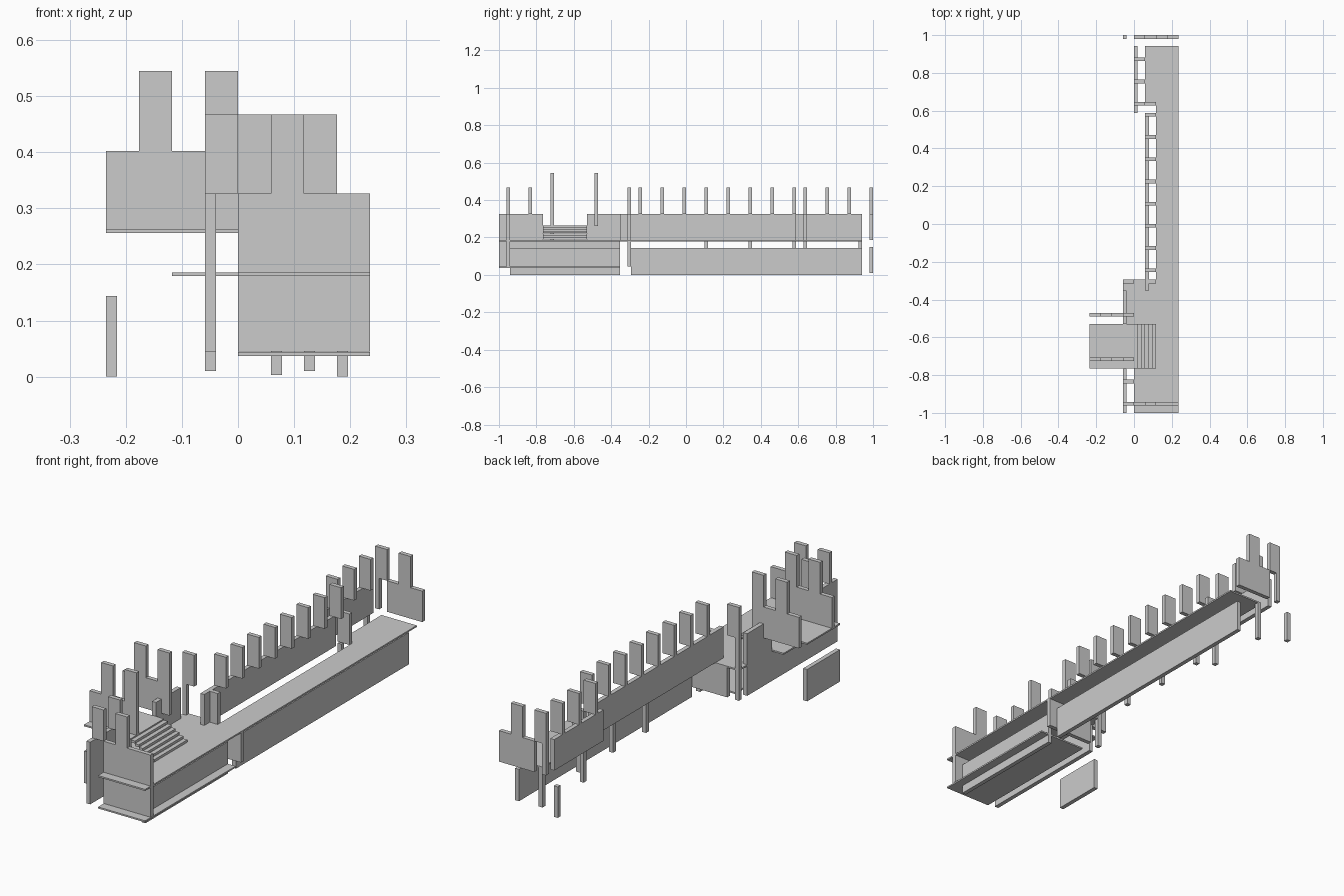
import bpy, bmesh

if "Cube" in bpy.data.objects:
    bpy.data.objects.remove(bpy.data.objects["Cube"])

U = 1 / 17          # module size
T = U / 3           # panel thickness
Z0, Z1, Z2, Z3 = 0.045, 0.186, 0.326, 0.467   # lower floor, walkway, parapet top, merlon top


def box(name, x0, x1, y0, y1, z0, z1):
    bm = bmesh.new()
    bmesh.ops.create_cube(bm, size=1)
    for v in bm.verts:
        v.co.x = x0 if v.co.x < 0 else x1
        v.co.y = y0 if v.co.y < 0 else y1
        v.co.z = z0 if v.co.z < 0 else z1
    me = bpy.data.meshes.new(name)
    bm.to_mesh(me)
    bm.free()
    ob = bpy.data.objects.new(name, me)
    bpy.context.collection.objects.link(ob)
    return ob


def cross_panel(name, i0, i1, k, z0, z1):
    """Panel facing front, from module i0 to i1 in x, back face at module k."""
    return box(name, i0 * U, i1 * U, k * U - T, k * U, z0, z1)


def side_panel(name, i, k0, k1, z0, z1):
    """Panel running along the length, left face at module i."""
    return box(name, i * U, i * U + T, k0 * U, k1 * U, z0, z1)


def post(name, i, k, z0, z1):
    return box(name, i * U, i * U + T, k * U - T, k * U, z0, z1)


def floor(name, i0, i1, k0, k1, top):
    return box(name, i0 * U, i1 * U, k0 * U, k1 * U, top - 0.007, top)


# floors
floor("walkway_front", 0, 4, -17, -5, Z1)
floor("walkway_long", 2, 4, -5, 16, Z1)
floor("walkway_back_strip", 1, 2, 11, 16, Z1)
floor("walkway_corner", -1, 0, -9, -5, Z1)
floor("walkway_under_platform", -2, 0, -13, -9, Z1)
floor("lower_floor", 0, 4, -17, -6, 0.044)

# raised platform and stairs
floor("platform", -4, 0, -13, -9, 0.263)
STEPS = 6
for s in range(STEPS):
    top = 0.257 - s * 0.0115
    w = 2 * U / STEPS
    box("stair_tread", s * w, (s + 1) * w, -13 * U, -9 * U, top - 0.011, top)
for k in (-12, -8):
    cross_panel("platform_parapet", -4, 0, k, 0.262, 0.402)
    for i in (-3, -1):
        cross_panel("platform_merlon", i, i + 1, k, 0.402, 0.545)
post("platform_post", -1, -12, Z1, 0.256)

# lower walls
side_panel("long_outer_wall", 3, -5, 16, 0, 0.144)
side_panel("front_outer_wall", 3, -16, -6, 0, 0.144)
side_panel("lower_left_wall", -1, -17, -6, Z0, Z1)
side_panel("detached_wall", -4, -13, -9, 0, 0.144)
cross_panel("lower_front_wall", 0, 4, -16, Z0, Z1 - 0.007)
cross_panel("lower_middle_wall", 0, 4, -5, Z0, Z1 - 0.007)

# support posts
for k in (2, 6, 10):
    post("inner_support_post", 2, k, 0.01, Z1 - 0.007)
for k in (11, 16):
    post("back_support_post", 1, k, 0.003, Z1 - 0.007)
post("back_corner_post", -1, 17, 0.01, 0.15)

# upper parapets
side_panel("left_parapet_front", -1, -17, -13, Z1, Z2)
side_panel("left_parapet_rear", -1, -9, -6, Z1, Z2)
side_panel("long_parapet", 1, -6, 10, Z1, Z2)
side_panel("back_parapet", 0, 10, 16, Z1, Z2)
cross_panel("front_parapet", 0, 4, -16, Z1, Z2)
cross_panel("end_parapet", 1, 4, 17, Z1, Z2)
for k in (-5, 11):
    cross_panel("corner_parapet", 1, 2, k, Z1, Z2)
post("corner_post", -1, -5, Z0, Z2)
post("end_post", 0, 17, Z1, Z2)

# merlons: (left module, row) pairs
rows = [(1, k) for k in range(-4, 11, 2)]
rows += [(0, k) for k in (11, 13, 15, 17)]
rows += [(-1, k) for k in (-16, -14, -5)]
rows += [(1, -16), (2, 17)]
for i, k in rows:
    cross_panel("merlon", i, i + 1, k, Z2, Z3)
